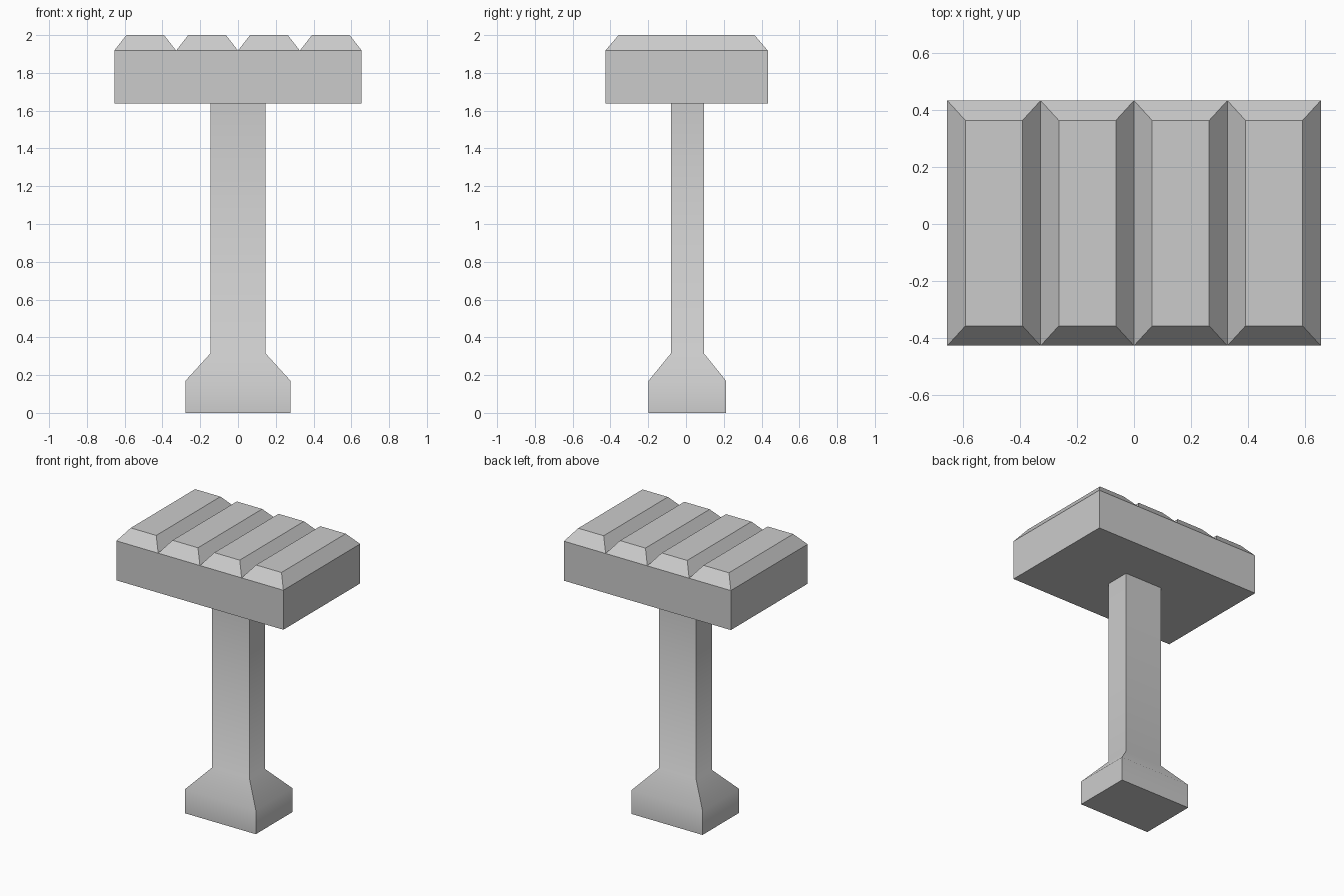
import bpy, bmesh
from math import radians

if "Cube" in bpy.data.objects:
    bpy.data.objects.remove(bpy.data.objects["Cube"])


def make_object(name, bm):
    bmesh.ops.recalc_face_normals(bm, faces=bm.faces)
    mesh = bpy.data.meshes.new(name)
    bm.to_mesh(mesh)
    bm.free()
    obj = bpy.data.objects.new(name, mesh)
    bpy.context.collection.objects.link(obj)
    return obj


# Handle: rectangular rings (half width, y min, y max, z) skinned upwards
bm = bmesh.new()
profile = [(0.278, -0.198, 0.212, 0.0), (0.278, -0.198, 0.212, 0.17),
           (0.146, -0.08, 0.095, 0.315), (0.146, -0.08, 0.095, 1.638)]
rings = [[bm.verts.new(p) for p in ((-w, a, z), (w, a, z), (w, b, z), (-w, b, z))]
         for w, a, b, z in profile]
for low, high in zip(rings, rings[1:]):
    for i in range(4):
        j = (i + 1) % 4
        bm.faces.new((low[i], low[j], high[j], high[i]))
bm.faces.new(rings[0][::-1])
handle = make_object("handle", bm)
bpy.context.view_layer.objects.active = handle
handle.select_set(True)
bpy.ops.object.shade_smooth_by_angle(angle=radians(50))

# Head: four strips across the top, each inset and raised into a bevelled ridge
HALF_X, HALF_Y, BOTTOM, SHOULDER, TOP = 0.655, 0.43, 1.638, 1.918, 2.0
bm = bmesh.new()
bmesh.ops.create_grid(bm, x_segments=4, y_segments=1, size=1)
for v in bm.verts:
    v.co = (v.co.x * HALF_X, v.co.y * HALF_Y + 0.003, BOTTOM)
under = bm.faces[:]
sides = bmesh.ops.extrude_face_region(bm, geom=under, use_keep_orig=True)["geom"]
for v in (g for g in sides if isinstance(g, bmesh.types.BMVert)):
    v.co.z = SHOULDER
strips = [g for g in sides if isinstance(g, bmesh.types.BMFace)]
bmesh.ops.recalc_face_normals(bm, faces=bm.faces)
bmesh.ops.inset_individual(bm, faces=strips, thickness=0.064, use_even_offset=True)
for face in strips:
    for v in face.verts:
        v.co.y = 0.003 + (0.36 if v.co.y > 0 else -0.36)
        v.co.z = TOP
bmesh.ops.dissolve_faces(bm, faces=under)
make_object("head", bm)
